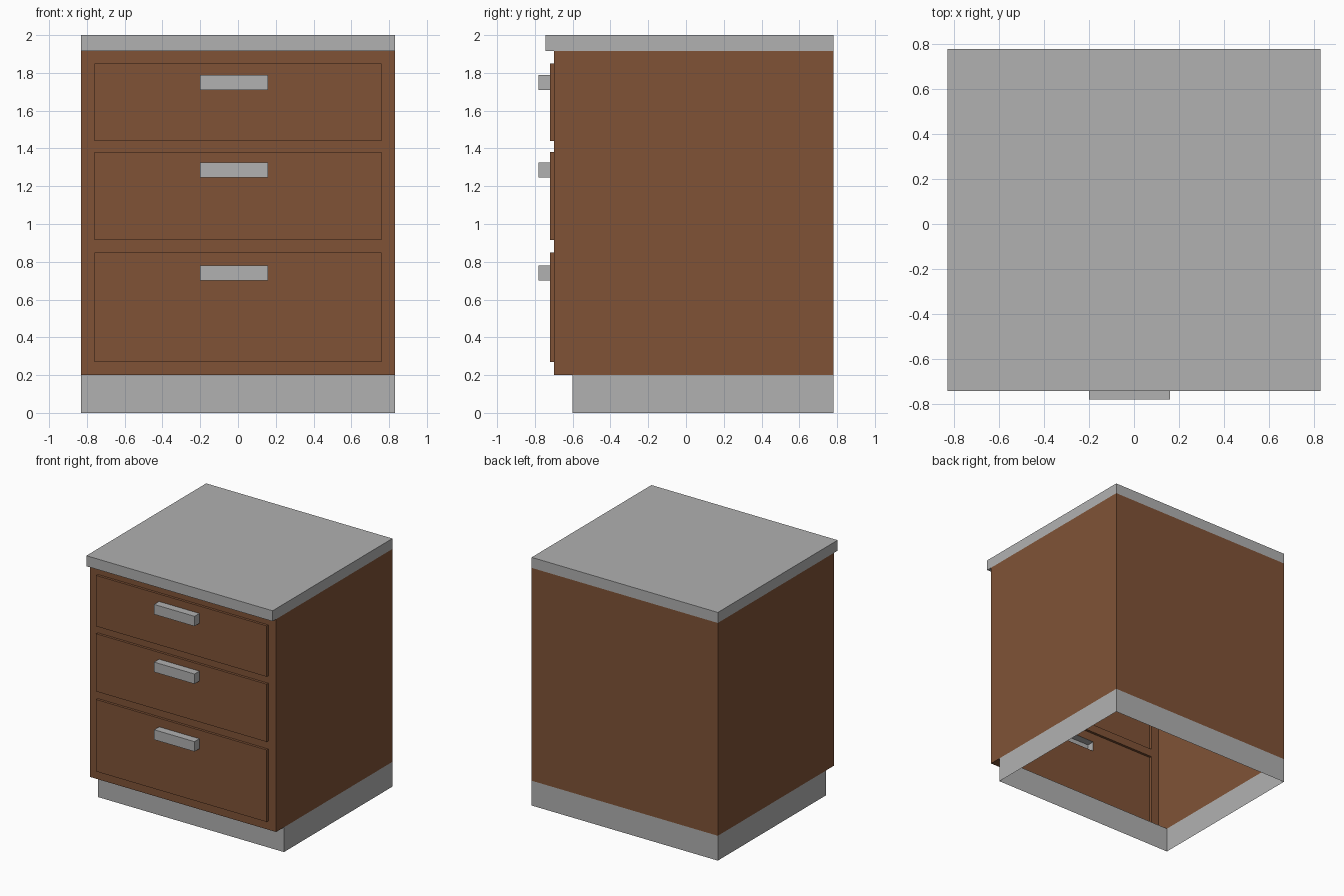
import bpy
import bmesh

if "Cube" in bpy.data.objects:
    bpy.data.objects.remove(bpy.data.objects["Cube"])


def material(name, rgb):
    m = bpy.data.materials.new(name)
    m.diffuse_color = (*rgb, 1.0)
    m.use_nodes = True
    m.node_tree.nodes["Principled BSDF"].inputs["Base Color"].default_value = m.diffuse_color
    return m


BROWN = material("brown wood", (0.215, 0.086, 0.037))
GREY = material("grey laminate", (0.44, 0.44, 0.44))


def rect(bm, axis, at, a, b, sign):
    """Quad perpendicular to axis; a and b are ranges on the next two axes."""
    verts = []
    for u, v in ((a[0], b[0]), (a[1], b[0]), (a[1], b[1]), (a[0], b[1])):
        co = [0, 0, 0]
        co[axis], co[(axis + 1) % 3], co[(axis + 2) % 3] = at, u, v
        verts.append(bm.verts.new(co))
    if sign < 0:
        verts.reverse()
    bm.faces.new(verts)


def walls(bm, ranges, sides):
    """Chosen sides of a box, such as '+x -x +z'."""
    for s in sides.split():
        axis, sign = "xyz".index(s[1]), 1 if s[0] == "+" else -1
        rect(bm, axis, ranges[axis][1 if sign > 0 else 0],
             ranges[(axis + 1) % 3], ranges[(axis + 2) % 3], sign)


def front_frame(bm, xr, zr, y, hole_x, holes_z):
    """Front-facing panel with a column of rectangular openings."""
    rect(bm, 1, y, zr, (xr[0], hole_x[0]), -1)
    rect(bm, 1, y, zr, (hole_x[1], xr[1]), -1)
    cuts = [zr[0]] + [z for h in holes_z for z in h] + [zr[1]]
    for z0, z1 in zip(cuts[::2], cuts[1::2]):
        rect(bm, 1, y, (z0, z1), hole_x, -1)


def finish(bm, name, mat):
    bmesh.ops.remove_doubles(bm, verts=bm.verts, dist=1e-5)
    me = bpy.data.meshes.new(name)
    bm.to_mesh(me)
    bm.free()
    me.materials.append(mat)
    bpy.context.collection.objects.link(bpy.data.objects.new(name, me))


X = (-0.83, 0.83)
BACK, FRONT = 0.78, -0.70
DRAWER_X, HANDLE_X = (-0.76, 0.76), (-0.20, 0.16)
BODY_Z = (0.20, 1.915)
DRAWERS = [(0.27, 0.85), (0.915, 1.38), (1.44, 1.85)]
HANDLES = [(0.70, 0.78), (1.245, 1.325), (1.71, 1.79)]

# Plinth, open below
bm = bmesh.new()
walls(bm, (X, (-0.60, BACK), (0, 0.20)), "-x +x -y +y")
finish(bm, "plinth", GREY)

# Hollow carcass with drawer openings and an underside lip over the plinth
bm = bmesh.new()
walls(bm, (X, (FRONT, BACK), BODY_Z), "-x +x +y")
front_frame(bm, X, BODY_Z, FRONT, DRAWER_X, DRAWERS)
rect(bm, 2, 0.20, X, (FRONT, -0.60), -1)
finish(bm, "carcass", BROWN)

# Worktop with a front overhang
bm = bmesh.new()
walls(bm, (X, (-0.745, BACK), (1.915, 2.0)), "-x +x -y +y +z")
rect(bm, 2, 1.915, X, (-0.745, FRONT), -1)
finish(bm, "worktop", GREY)

# Raised drawer fronts and their handles, both hollow from behind
for i, (dz, hz) in enumerate(zip(DRAWERS, HANDLES), 1):
    bm = bmesh.new()
    walls(bm, (DRAWER_X, (-0.72, FRONT), dz), "-x +x -z +z")
    front_frame(bm, DRAWER_X, dz, -0.72, HANDLE_X, [hz])
    finish(bm, f"drawer_front_{i}", BROWN)

    bm = bmesh.new()
    walls(bm, (HANDLE_X, (-0.782, -0.72), hz), "-x +x -y -z +z")
    finish(bm, f"drawer_handle_{i}", GREY)
